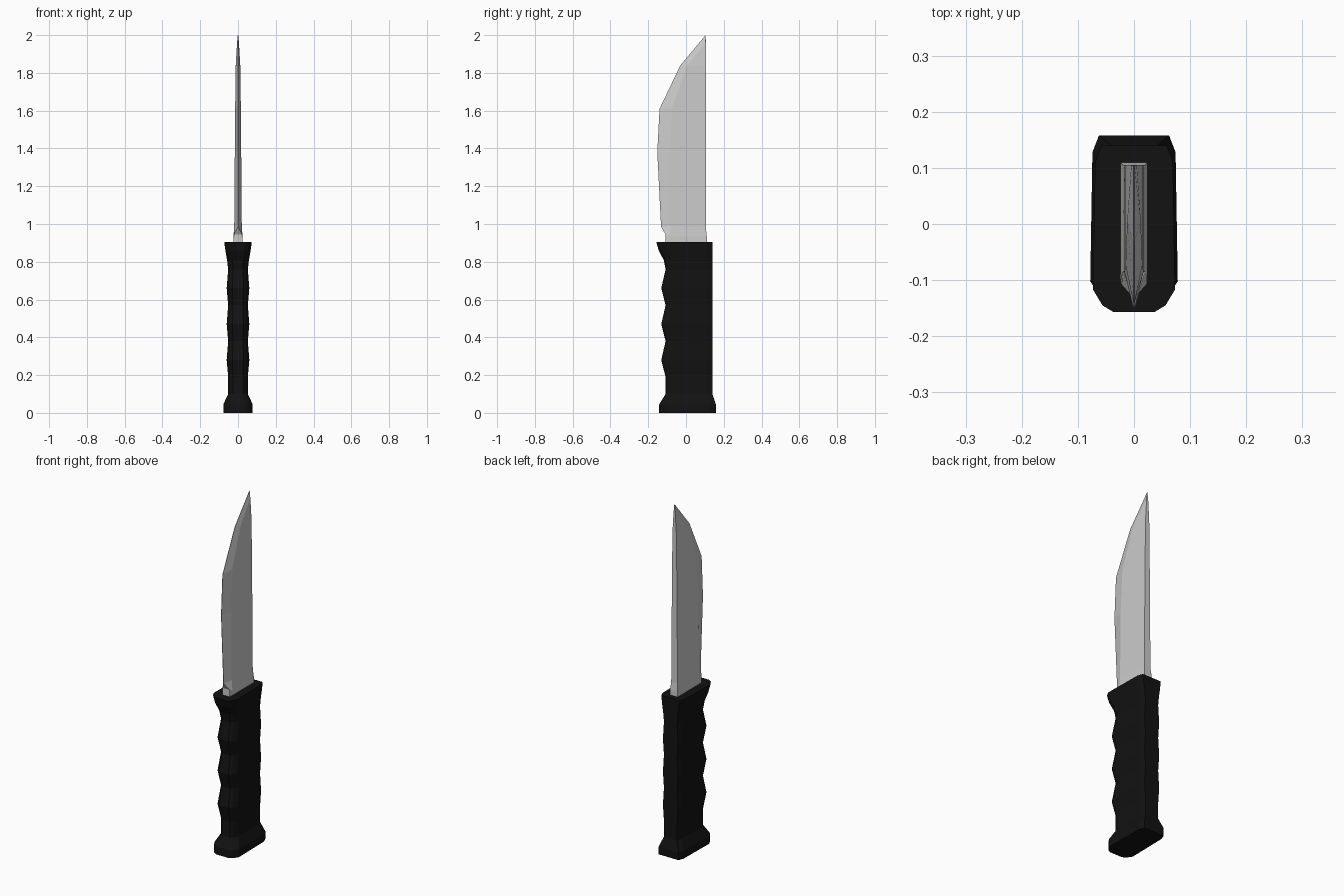
import bpy
import bmesh

if "Cube" in bpy.data.objects:
    bpy.data.objects.remove(bpy.data.objects["Cube"])


def loft(name, rings):
    """Skin a stack of equal-length closed rings, capping both ends."""
    bm = bmesh.new()
    rows = [[bm.verts.new(p) for p in ring] for ring in rings]
    for a, b in zip(rows, rows[1:]):
        for i in range(len(a)):
            j = (i + 1) % len(a)
            bm.faces.new((a[i], a[j], b[j], b[i]))
    bm.faces.new(rows[0][::-1])
    bm.faces.new(rows[-1])
    bmesh.ops.remove_doubles(bm, verts=bm.verts, dist=1e-5)
    bmesh.ops.recalc_face_normals(bm, faces=bm.faces)
    mesh = bpy.data.meshes.new(name)
    bm.to_mesh(mesh)
    bm.free()
    obj = bpy.data.objects.new(name, mesh)
    bpy.context.collection.objects.link(obj)
    return obj


def mirrored(half):
    """Close a half ring by mirroring it across x = 0."""
    return half + [(-x, y, z) for x, y, z in reversed(half)]


# Handle: z, half width, front y, back y
stations = [(0, .078, -.142, .158), (.045, .078, -.142, .158), (.10, .052, -.108, .14)]
for i in range(3):  # finger grooves and swells
    z = .19 + .19 * i
    stations += [(z, .052, -.108, .14), (z + .09, .06, -.131, .14)]
stations += [(.76, .052, -.108, .14), (.81, .058, -.118, .14),
             (.86, .067, -.145, .14), (.905, .073, -.157, .14)]


def handle_ring(z, w, front, back):
    return mirrored([(w * .8, back, z), (w * .95, back - .03, z), (w, front + .04, z),
                     (w * .77, front + .012, z), (w * .5, front, z)])


handle = loft("handle", [handle_ring(*s) for s in stations])
black = bpy.data.materials.new("black_rubber")
black.diffuse_color = (.006, .006, .006, 1)
black.use_nodes = True
black.node_tree.nodes["Principled BSDF"].inputs["Base Color"].default_value = black.diffuse_color
handle.data.materials.append(black)

# Blade: spine (half width, y, z), bevel (half width, y, z), edge (half width, y, z)
blade_rows = [
    [(.024, .11, .88), (.024, -.085, .88), (.024, -.108, .88)],
    [(.024, .11, .935), (.024, -.085, .935), (.022, -.108, .945)],
    [(.020, .105, .98), (.020, -.085, .99), (.001, -.132, .985)],
    [(.017, .105, 1.38), (.017, -.085, 1.38), (.001, -.152, 1.38)],
    [(.015, .105, 1.62), (.015, -.073, 1.62), (.001, -.14, 1.61)],
    [(.012, .105, 1.84), (.012, .005, 1.835), (.001, -.03, 1.84)],
    [(.005, .105, 1.96), (.005, .104, 1.96), (.001, .104, 2.0)],
]
loft("blade", [mirrored(row) for row in blade_rows])
